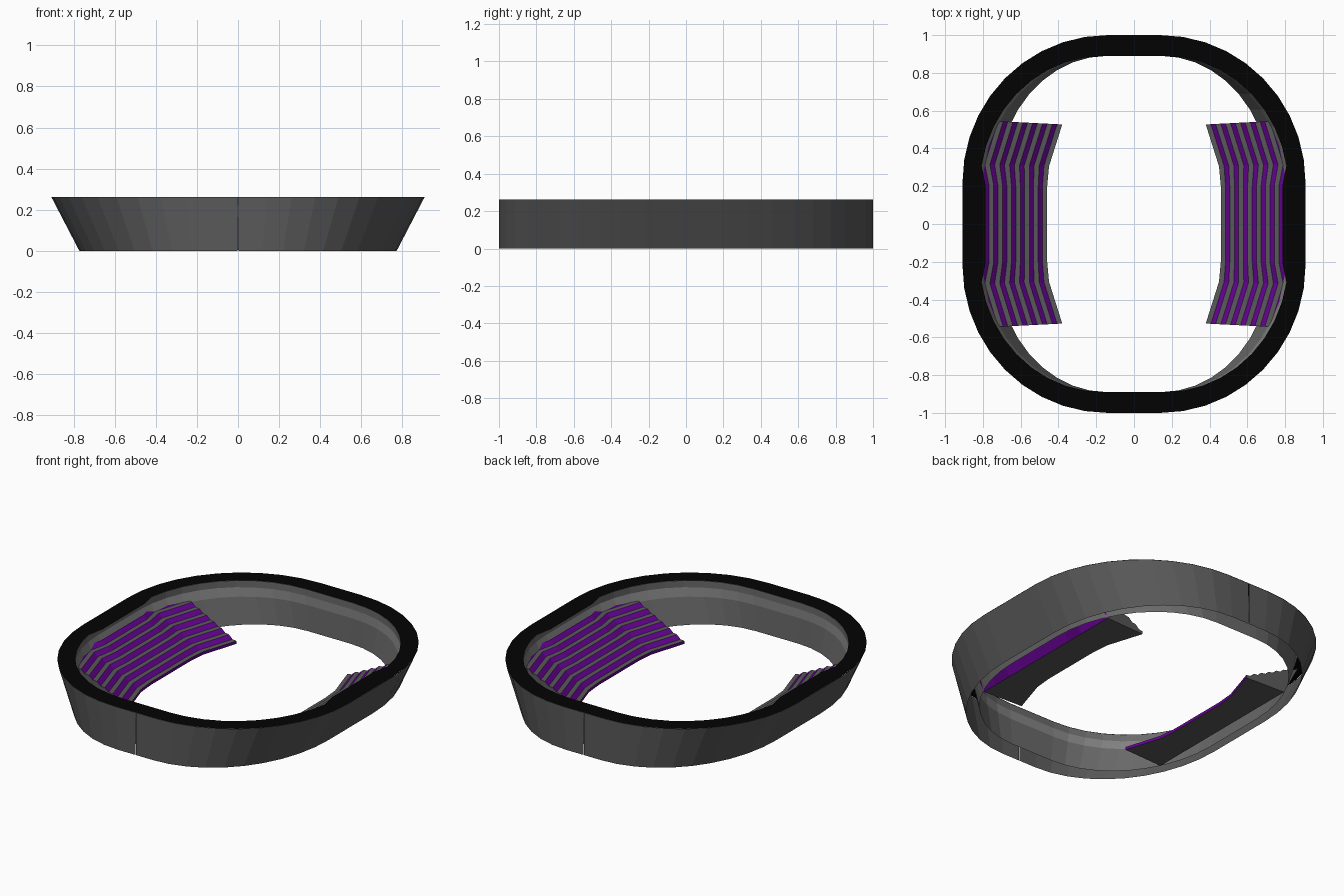
import bpy, bmesh, math

if "Cube" in bpy.data.objects:
    bpy.data.objects.remove(bpy.data.objects["Cube"])

H = 0.263


def material(name, rgb):
    m = bpy.data.materials.new(name)
    m.diffuse_color = (*rgb, 1)
    m.use_nodes = True
    m.node_tree.nodes["Principled BSDF"].inputs["Base Color"].default_value = m.diffuse_color
    return m


grey = material("concrete grey", (0.1, 0.1, 0.1))
inner_grey = material("inner wall grey", (0.145, 0.145, 0.145))
band_grey = material("band light grey", (0.23, 0.23, 0.23))
black = material("roof black", (0.0008, 0.0008, 0.0008))
purple = material("seat purple", (0.13, 0.001, 0.29))


def make(name, bm, mats):
    bmesh.ops.remove_doubles(bm, verts=bm.verts, dist=1e-5)
    bmesh.ops.recalc_face_normals(bm, faces=bm.faces)
    me = bpy.data.meshes.new(name)
    bm.to_mesh(me)
    bm.free()
    for m in mats:
        me.materials.append(m)
    ob = bpy.data.objects.new(name, me)
    bpy.context.collection.objects.link(ob)
    return ob


def half_outline(fx, fy, rx, ry, gap=0.0, pinch=None, n=10):
    """Half of a rounded oval on the +x side, from front to back."""
    back = []
    for i in range(n + 1):
        a = math.pi / 2 * i / n
        x = fx + rx * math.cos(a)
        if i == 0 and pinch:
            x = pinch
        back.append((x, fy + ry * math.sin(a)))
    back.append((gap, fy + ry))
    return [(x, -y) for x, y in reversed(back)] + back


def outer(gap=0.0):
    return half_outline(0.14, 0.22, 0.768, 0.78, gap)


def inner(pinch=None):
    return half_outline(0.16, 0.20, 0.655, 0.69, 0, pinch)


def strip(bm, rings, side, mats=None):
    """Bridge a list of (outline, x scale, z) rings."""
    rows = [[bm.verts.new((side * (x * k if x > 0.01 else x), y, z)) for x, y in o]
            for o, k, z in rings]
    for r, (a, b) in enumerate(zip(rows, rows[1:])):
        for i in range(len(a) - 1):
            f = bm.faces.new((a[i], a[i + 1], b[i + 1], b[i]))
            f.material_index = mats[r] if mats else 0


def seat_point(t, y):
    """Plan position of the seating at depth t (0 pitch side, 1 wall side)."""
    keys = [(0, 0.46, 0.79), (0.2, 0.46, 0.79), (0.31, 0.45, 0.815), (0.535, 0.38, 0.745)]
    for (y0, a0, b0), (y1, a1, b1) in zip(keys, keys[1:]):
        if abs(y) <= y1 + 1e-6:
            f = (abs(y) - y0) / (y1 - y0)
            a, b = a0 + (a1 - a0) * f, b0 + (b1 - b0) * f
            return a + (b - a) * t, y * (0.985 + 0.035 * t)


# black roof ring, a continuous cap
bm = bmesh.new()
for s in (1, -1):
    strip(bm, [(outer(), 1, H), (inner(0.785), 1, H)], s)
make("roof_ring", bm, [black])

# continuous inner bowl wall with a lip and a lighter band under the roof
bm = bmesh.new()
for s in (1, -1):
    strip(bm, [(inner(), 1, H - 0.001), (inner(), 1, 0.22), (inner(), 0.975, 0.165),
               (inner(), 0.89, 0.005)], s, (0, 1, 0))
make("inner_wall", bm, [inner_grey, band_grey])

for s, label in ((1, "right"), (-1, "left")):
    # leaning outer shell half with a narrow joint at front and back
    bm = bmesh.new()
    g = 0.002
    strip(bm, [(outer(g), 0.85, 0.0), (outer(g), 1, H - 0.001)], s)
    make(label + "_outer_wall", bm, [grey])

    # stepped stand: purple risers, grey treads, flat base, leaning purple back
    rows, low, high = 7, 0.02, 0.195
    rise = (high - low) / rows
    profile = [(0, low)]
    for i in range(rows):
        profile.append(((i + 0.52) / rows, low + i * rise + 0.003))
        profile.append(((i + 1) / rows, low + (i + 1) * rise))
    profile += [(0.65, 0.002), (0, 0.002)]
    ys = (-0.535, -0.43, -0.31, -0.2, 0.2, 0.31, 0.43, 0.535)
    bm = bmesh.new()
    n = len(profile)
    cols = []
    for y in ys:
        col = []
        for k, (t, z) in enumerate(profile):
            px, py = seat_point(t, y)
            if k == n - 2:
                px = 0.645
            col.append(bm.verts.new((s * px, py, z)))
        cols.append(col)
    for a, b in zip(cols, cols[1:]):
        for i in range(n):
            j = (i + 1) % n
            f = bm.faces.new((a[i], a[j], b[j], b[i]))
            riser = i % 2 == 1 and i < 2 * rows
            if riser or i == 2 * rows or i == n - 1:
                f.material_index = 1
    bm.faces.new(cols[0])
    bm.faces.new(cols[-1])
    make(label + "_stand", bm, [grey, purple])
